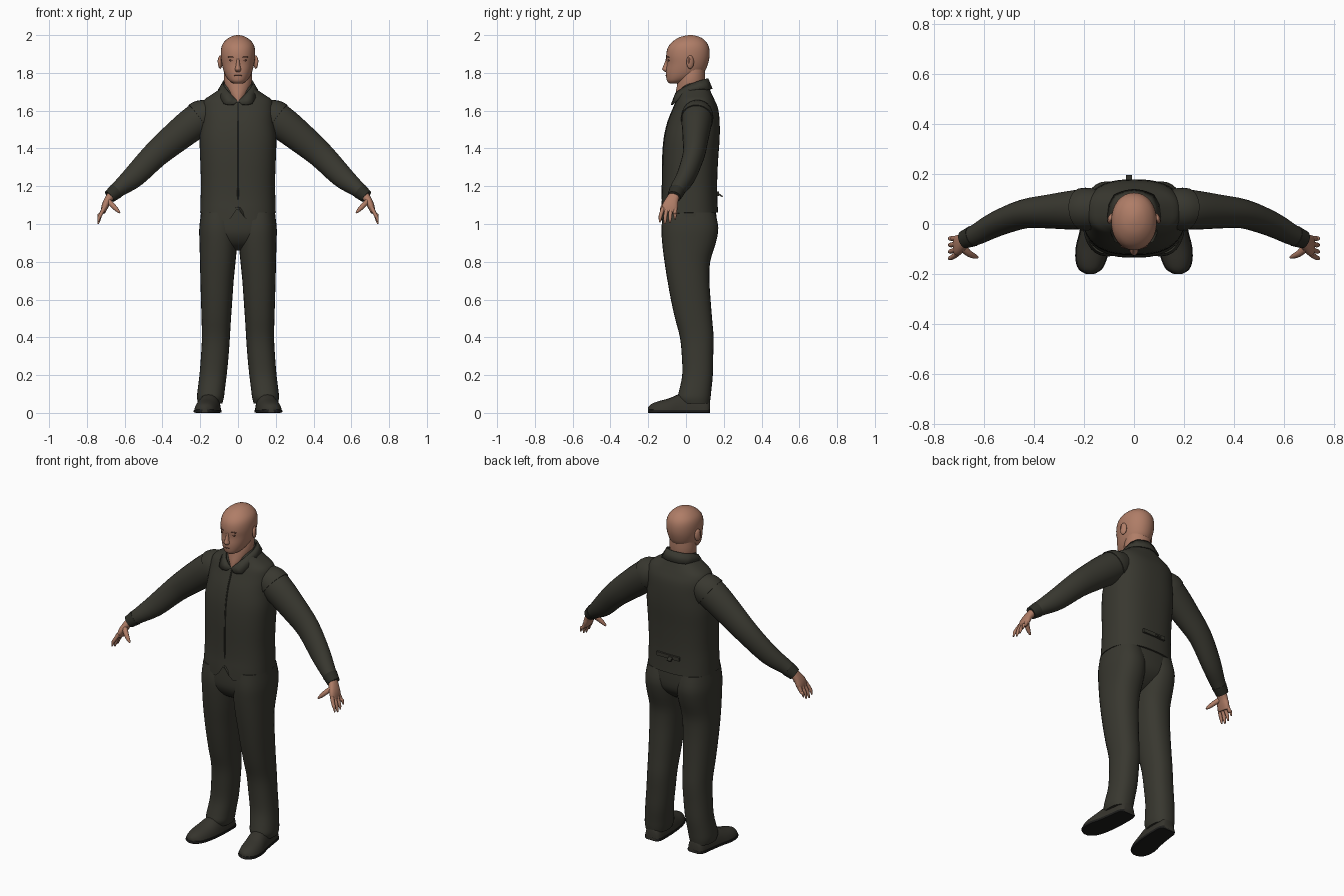
import bpy, bmesh, math
from mathutils import Vector, Matrix

if "Cube" in bpy.data.objects:
    bpy.data.objects.remove(bpy.data.objects["Cube"])


def material(name, *rgb):
    m = bpy.data.materials.new(name)
    m.use_nodes = True
    colour = (*rgb, 1)
    m.diffuse_color = colour
    node = m.node_tree.nodes["Principled BSDF"]
    node.inputs["Base Color"].default_value = colour
    node.inputs["Roughness"].default_value = 0.8
    return m


cloth = material("dark olive cloth", .04, .039, .029)
trim = material("darker cloth trim", .027, .027, .02)
leather = material("shoe leather", .036, .034, .026)
rubber = material("shoe sole", .012, .012, .011)
skin = material("skin", .43, .205, .135)
shade = material("brown skin detail", .14, .06, .04)


def finish(name, bm, mat, mirror=False, merge=False, angle=50):
    """Turn a bmesh into a smooth shaded object, optionally mirrored over x."""
    bmesh.ops.recalc_face_normals(bm, faces=bm.faces)
    mesh = bpy.data.meshes.new(name)
    bm.to_mesh(mesh)
    bm.free()
    mesh.materials.append(mat)
    mesh.shade_smooth()
    mesh.set_sharp_from_angle(angle=math.radians(angle))
    obj = bpy.data.objects.new(name, mesh)
    bpy.context.collection.objects.link(obj)
    if mirror:
        obj.modifiers.new("mirror", "MIRROR").use_mirror_merge = merge
    return obj


def spline(rows, steps=3):
    """Catmull-Rom interpolation between rows of numbers."""
    out = []
    for i in range(len(rows) - 1):
        a, b, c, d = (rows[min(max(i + k, 0), len(rows) - 1)] for k in (-1, 0, 1, 2))
        for s in range(steps):
            t = s / steps
            out.append([q + t * (r - p + t * (2*p - 5*q + 4*r - s_ + t * (3*(q - r) + s_ - p))) / 2
                        for p, q, r, s_ in zip(a, b, c, d)])
    return out + [list(rows[-1])]


def loft(name, stations, mat, sides=28, power=2.0, mirror=False, warp=None):
    """Skin superellipse rings given as (centre, u axis, v axis)."""
    bm = bmesh.new()
    rings = []
    for centre, u, v in stations:
        ring = []
        for k in range(sides):
            a = math.tau * k / sides
            c, s = math.cos(a), math.sin(a)
            co = (centre + u * math.copysign(abs(c) ** (2 / power), c)
                  + v * math.copysign(abs(s) ** (2 / power), s))
            ring.append(bm.verts.new(warp(co) if warp else co))
        rings.append(ring)
    for lo, hi in zip(rings, rings[1:]):
        for k in range(sides):
            n = (k + 1) % sides
            bm.faces.new((lo[k], lo[n], hi[n], hi[k]))
    bm.faces.new(rings[0])
    bm.faces.new(rings[-1])
    return finish(name, bm, mat, mirror)


def upright(rows, steps=3):
    """Rows of height, x centre, x radius, front y, back y."""
    return [(Vector((x, (f + b) / 2, z)), Vector((r, 0, 0)), Vector((0, (b - f) / 2, 0)))
            for z, x, r, f, b in spline(rows, steps)]


def along(rows, steps=3, grow=1.0):
    """Rows of x, y, z, radius across, radius in the vertical plane."""
    pts = spline(rows, steps)
    out = []
    for i, p in enumerate(pts):
        t = Vector(pts[min(i + 1, len(pts) - 1)][:3]) - Vector(pts[max(i - 1, 0)][:3])
        across = t.cross(Vector((0, 1, 0))).normalized()
        side = across.cross(t).normalized()
        out.append((Vector(p[:3]), side * p[3] * grow, across * p[4] * grow))
    return out


def blob(name, at, size, mat, turn=0, mirror=False):
    bm = bmesh.new()
    bmesh.ops.create_uvsphere(bm, u_segments=16, v_segments=10, radius=1)
    bm.transform(Matrix.Translation(at) @ Matrix.Rotation(turn, 4, "Z") @ Matrix.Diagonal((*size, 1)))
    return finish(name, bm, mat, mirror)


def slab(name, at, size, mat, tilt=0):
    bm = bmesh.new()
    bmesh.ops.create_cube(bm, size=1)
    bm.transform(Matrix.Translation(at) @ Matrix.Rotation(tilt, 4, "X") @ Matrix.Diagonal((*size, 1)))
    return finish(name, bm, mat, angle=30)


# Waistcoat with pointed front hem
vest = [(1.06, 0, .2, -.135, .17), (1.13, 0, .198, -.128, .166), (1.22, 0, .196, -.125, .165),
        (1.34, 0, .2, -.124, .17), (1.45, 0, .203, -.116, .178), (1.54, 0, .193, -.096, .178),
        (1.61, 0, .19, -.068, .17), (1.655, 0, .18, -.05, .152), (1.685, 0, .14, -.038, .138),
        (1.72, 0, .09, -.03, .122), (1.75, 0, .07, -.02, .105)]


def hem(co):
    if co.z < 1.061 and co.y < 0:
        x = abs(co.x)
        co.z = 1.06 - (.2 - x) / 3 if x > .05 else 1.09 - 1.6 * x
    return co


loft("waistcoat", upright(vest), cloth, 56, 2.5, warp=hem)
front = [(z, x, .005, f - .003, f + .01) for z, x, r, f, b in vest[1:8]]
loft("waistcoat_placket", upright(front), trim, 8)
slab("back_strap", (0, .169, 1.16), (.15, .012, .022), cloth)
slab("strap_tail", (-.02, .181, 1.153), (.025, .03, .008), trim, -.6)

# Sleeves, armhole edges and cuffs
arm = [(.13, .06, 1.595, .07, .065), (.18, .06, 1.572, .08, .085), (.24, .056, 1.53, .079, .088),
       (.34, .05, 1.45, .068, .08), (.44, .04, 1.364, .058, .07), (.55, 0, 1.252, .05, .06),
       (.63, -.042, 1.187, .042, .043), (.68, -.063, 1.145, .034, .033)]
loft("sleeves", along(arm), cloth, 24, mirror=True)
loft("armhole_edges", along(arm[:2] + [(.205, .058, 1.555, .081, .089)], grow=1.06), cloth, 24, mirror=True)
loft("cuffs", along(arm[-2:], grow=1.06)[1:], trim, 24, mirror=True)

# Hands
loft("palms", along([(.665, -.056, 1.16, .026, .024), (.69, -.074, 1.125, .034, .02),
                     (.705, -.085, 1.092, .042, .018), (.714, -.09, 1.062, .038, .012)]),
     skin, 16, 2.4, mirror=True)
for i, (label, drop) in enumerate(zip(("little", "ring", "middle", "index"), (.025, .006, 0, .01))):
    y = -.058 - .021 * i
    loft(label + "_fingers", along([(.709, y, 1.085, .011, .011), (.727, y - .004 * i, 1.05, .01, .01),
                                    (.735, y - .005 * i, 1.025 + drop, .009, .009),
                                    (.741, y - .006 * i, 1.0 + drop, .004, .004)]),
         skin, 10, mirror=True)
loft("thumbs", along([(.69, -.09, 1.125, .016, .014), (.665, -.115, 1.1, .014, .014),
                      (.643, -.127, 1.077, .011, .011), (.626, -.133, 1.06, .005, .005)]),
     skin, 10, mirror=True)

# Trousers
loft("trouser_seat", upright([(1.12, 0, .19, -.12, .155), (1.0, 0, .2, -.128, .162),
                              (.94, 0, .185, -.122, .148), (.89, 0, .12, -.09, .1),
                              (.86, 0, .03, -.04, .05)]), cloth, 40, 2.5)
loft("trouser_legs", upright([(1.06, .105, .09, -.12, .155), (.98, .104, .101, -.13, .171),
                              (.9, .104, .1, -.126, .158), (.8, .107, .094, -.114, .128),
                              (.7, .111, .088, -.098, .124), (.6, .113, .083, -.08, .13),
                              (.5, .115, .078, -.058, .138), (.4, .117, .074, -.032, .146),
                              (.3, .123, .073, -.022, .144), (.2, .132, .072, -.02, .142),
                              (.12, .142, .072, -.036, .134), (.08, .146, .071, -.044, .13),
                              (.05, .147, .064, -.03, .125)]),
     cloth, 28, 2.3, mirror=True)

# Shoes: rows of y, x centre, half width, height
shoe = [(.128, .142, .034, .06), (.11, .143, .05, .085), (.05, .146, .056, .1), (-.03, .154, .061, .1),
        (-.09, .165, .065, .077), (-.145, .172, .059, .062), (-.182, .175, .043, .048), (-.2, .176, .014, .03)]


def shoe_rings(height=None, grow=0):
    return [(Vector((x, y, 0 if height is None else height / 2)), Vector((w + grow, 0, 0)),
             Vector((0, 0, h if height is None else height / 2))) for y, x, w, h in spline(shoe)]


def floor(co):
    co.z = max(co.z, .004)
    return co


loft("shoes", shoe_rings(), leather, 24, 2.3, mirror=True, warp=floor)
loft("soles", shoe_rings(.018, .003), rubber, 16, 6, mirror=True)

# Neck and head
loft("neck", upright([(1.645, 0, .02, -.06, .03), (1.68, 0, .045, -.057, .06), (1.72, 0, .066, -.05, .09),
                      (1.77, 0, .075, -.042, .1), (1.83, 0, .07, -.03, .1)]), skin, 28)
loft("head", upright([(1.745, 0, .026, -.088, -.03), (1.757, 0, .045, -.1, .01), (1.78, 0, .063, -.105, .065),
                      (1.81, 0, .076, -.106, .1), (1.85, 0, .086, -.102, .117), (1.89, 0, .091, -.105, .125),
                      (1.93, 0, .089, -.098, .123), (1.96, 0, .077, -.077, .11),
                      (1.985, 0, .05, -.042, .083), (1.997, 0, .022, -.005, .05), (2.0, 0, .004, .018, .03)]),
     skin, 32, 2.1)
loft("nose", upright([(1.885, 0, .007, -.104, -.08), (1.86, 0, .009, -.111, -.08), (1.832, 0, .013, -.122, -.08),
                      (1.818, 0, .017, -.126, -.08), (1.806, 0, .012, -.112, -.08)]), skin, 12)
blob("ears", (.094, .022, 1.857), (.011, .021, .036), skin, .35, True)
blob("ear_hollows", (.1025, .018, 1.862), (.004, .01, .02), shade, .35, True)
blob("eyes", (.035, -.0925, 1.866), (.014, .004, .005), shade, .3, True)
blob("brows", (.036, -.0945, 1.884), (.019, .004, .003), shade, .3, True)
blob("mouth", (0, -.1045, 1.786), (.022, .004, .003), shade)

# Folded shirt collar
bm = bmesh.new()
top = [(0, -.062, 1.65), (.045, -.052, 1.695), (.08, .03, 1.742), (.06, .095, 1.765), (0, .114, 1.77)]
low = [(.022, -.073, 1.632), (.076, -.068, 1.637), (.104, .03, 1.708), (.078, .115, 1.712), (0, .137, 1.715)]
edges = [[bm.verts.new(p) for p in spline(row, 2)] for row in (top, low)]
for i in range(len(edges[0]) - 1):
    bm.faces.new((edges[0][i], edges[0][i + 1], edges[1][i + 1], edges[1][i]))
collar = finish("shirt_collar", bm, cloth, True, True)
fold = collar.modifiers.new("thickness", "SOLIDIFY")
fold.thickness = .008
fold.offset = 0
